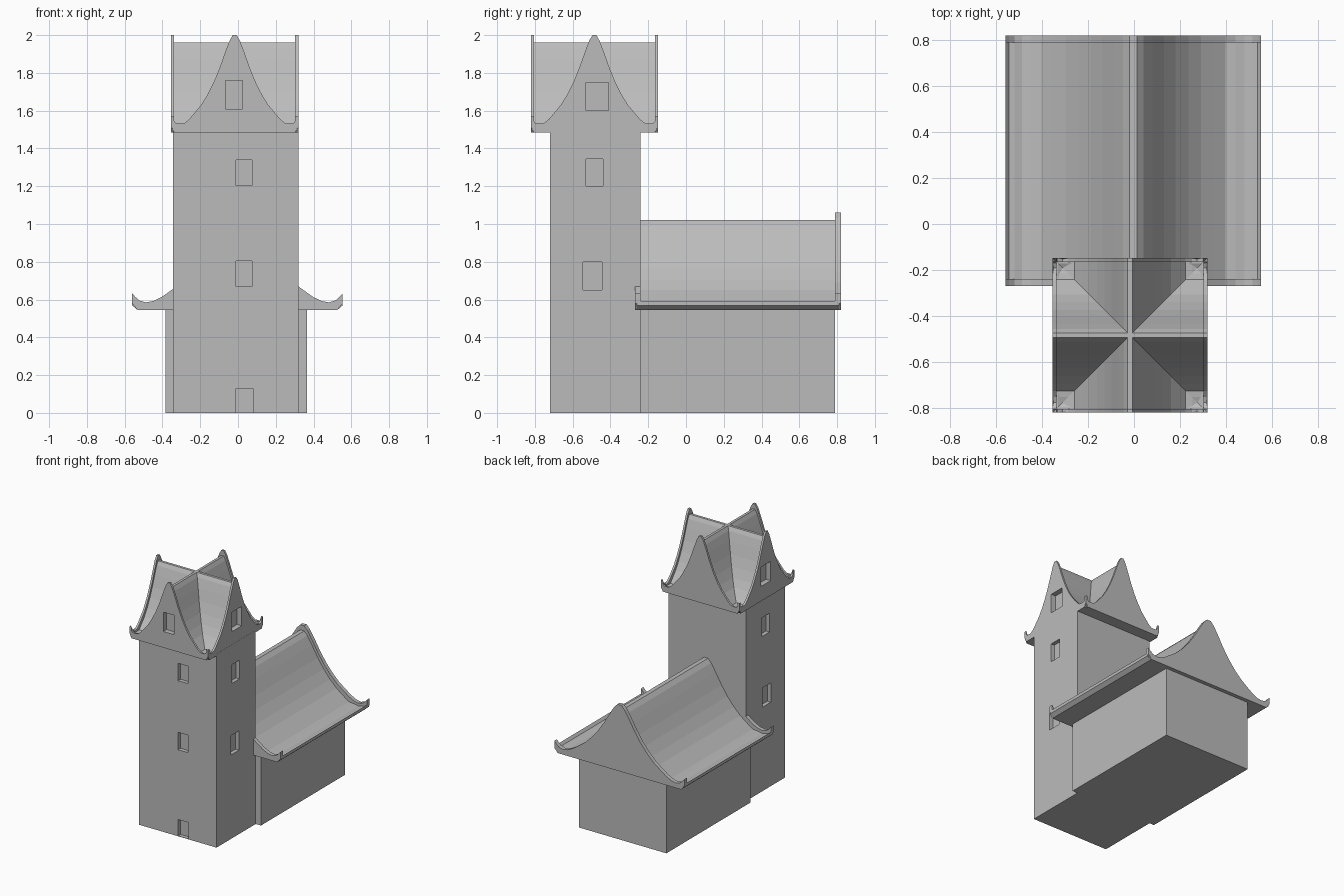
import bpy
import bmesh
from mathutils import Vector

cube = bpy.data.objects.get("Cube")
if cube:
    bpy.data.objects.remove(cube, do_unlink=True)

# One plain stone colour
GREY = (0.5, 0.5, 0.5, 1.0)
stone = bpy.data.materials.new("stone grey")
stone.use_nodes = True
stone.diffuse_color = GREY
stone.node_tree.nodes["Principled BSDF"].inputs["Base Color"].default_value = GREY

# Half of the swept roof outline: (share of half width, share of rise)
SWEEP = [(0.03, 1), (0.08, 0.94), (0.15, 0.81), (0.24, 0.63), (0.33, 0.475),
         (0.43, 0.335), (0.53, 0.22), (0.63, 0.135), (0.72, 0.06), (0.8, 0.015),
         (0.87, 0), (0.93, 0.02), (0.97, 0.06), (1, 0.1)]
RISE = 0.475
EAVE = 0.04


def finish(name, bm):
    bmesh.ops.recalc_face_normals(bm, faces=bm.faces)
    mesh = bpy.data.meshes.new(name)
    bm.to_mesh(mesh)
    bm.free()
    mesh.materials.append(stone)
    obj = bpy.data.objects.new(name, mesh)
    bpy.context.collection.objects.link(obj)
    return obj


def box(name, low, high):
    bm = bmesh.new()
    bmesh.ops.create_cube(bm, size=1)
    low, high = Vector(low), Vector(high)
    for v in bm.verts:
        v.co = (low + high) / 2 + v.co * (high - low)
    return finish(name, bm)


def swept_prism(name, axis, middle, half, base, start, end, drop=0.0):
    """Extrude the swept gable outline along 'x' or 'y'."""
    side = []
    for t, h in SWEEP:
        sink = drop * (0.55 if 0.75 < t < 0.95 else 1)
        side.append((t * half, base + EAVE + h * RISE - sink))
    side += [(half, base + EAVE * 0.85 if not drop else base + EAVE * 0.6),
             (half * 0.95, base)]
    outline = side + [(-d, z) for d, z in reversed(side)]
    bm = bmesh.new()

    def place(d, z, along):
        return (middle + d, along, z) if axis == "y" else (along, middle + d, z)

    face = bm.faces.new([bm.verts.new(place(d, z, start)) for d, z in outline])
    moved = bmesh.ops.extrude_face_region(bm, geom=[face])["geom"]
    shift = Vector((0, end - start, 0) if axis == "y" else (end - start, 0, 0))
    bmesh.ops.translate(bm, vec=shift,
                        verts=[g for g in moved if isinstance(g, bmesh.types.BMVert)])
    return finish(name, bm)


def cut(targets, low, high):
    """Recess a box out of each target."""
    cutter = box("cutter", low, high)
    cutter.hide_render = True
    for target in targets:
        mod = target.modifiers.new("recess", "BOOLEAN")
        mod.operation = "DIFFERENCE"
        mod.solver = "EXACT"
        mod.object = cutter
        bpy.context.view_layer.objects.active = target
        bpy.ops.object.modifier_apply(modifier=mod.name)
    bpy.data.objects.remove(cutter, do_unlink=True)


# Hall with its long roof and raised gable ends
box("hall_walls", (-0.385, -0.24, 0), (0.365, 0.79, 0.56))
swept_prism("hall_roof", "y", -0.003, 0.557, 0.545, -0.26, 0.81, drop=0.04)
for name, start in (("front", -0.27), ("back", 0.79)):
    swept_prism("hall_gable_" + name, "y", -0.003, 0.557, 0.545, start, start + 0.03)

# Tower shaft
X, Y, HALF, BASE, RIM = -0.0175, -0.485, 0.3365, 1.485, 0.016
tower = box("tower_walls", (-0.345, -0.72, 0), (0.32, -0.24, 1.5))

# Crossed tower roofs with four raised gables
reach = HALF - 0.004
roof_y = swept_prism("tower_roof_front_back", "y", X, HALF, BASE,
                     Y - reach, Y + reach, drop=0.04)
roof_x = swept_prism("tower_roof_sides", "x", Y, HALF, BASE,
                     X - reach, X + reach, drop=0.04)
gables = {}
for axis, middle, along in (("y", X, Y), ("x", Y, X)):
    for sign in (-1, 1):
        gables[axis, sign] = swept_prism(
            "tower_gable_%s_%s" % (axis, "low" if sign < 0 else "high"), axis, middle,
            HALF, BASE, along + sign * HALF, along + sign * (HALF - RIM))

# Front door and windows
DEPTH = 0.03
for x0, x1, z0, z1 in ((-0.01, 0.08, 0.003, 0.13), (-0.01, 0.075, 0.67, 0.805),
                       (-0.01, 0.075, 1.205, 1.34)):
    cut([tower], (x0, -0.8, z0), (x1, -0.72 + DEPTH, z1))
cut([roof_y, gables["y", -1]], (-0.065, -0.9, 1.61), (0.025, Y - HALF + 0.04, 1.76))

# Side windows, matched on both flanks
for sign, wall in ((1, 0.32), (-1, -0.345)):
    def flank(targets, surface, depth, y0, y1, z0, z1):
        a, b = sorted((surface - sign * depth, surface + sign * 0.1))
        cut(targets, (a, y0, z0), (b, y1, z1))
    flank([tower], wall, DEPTH, -0.545, -0.445, 0.65, 0.8)
    flank([tower], wall, DEPTH, -0.53, -0.44, 1.2, 1.345)
    flank([roof_x, gables["x", sign]], X + sign * HALF, 0.04, -0.53, -0.41, 1.6, 1.75)
